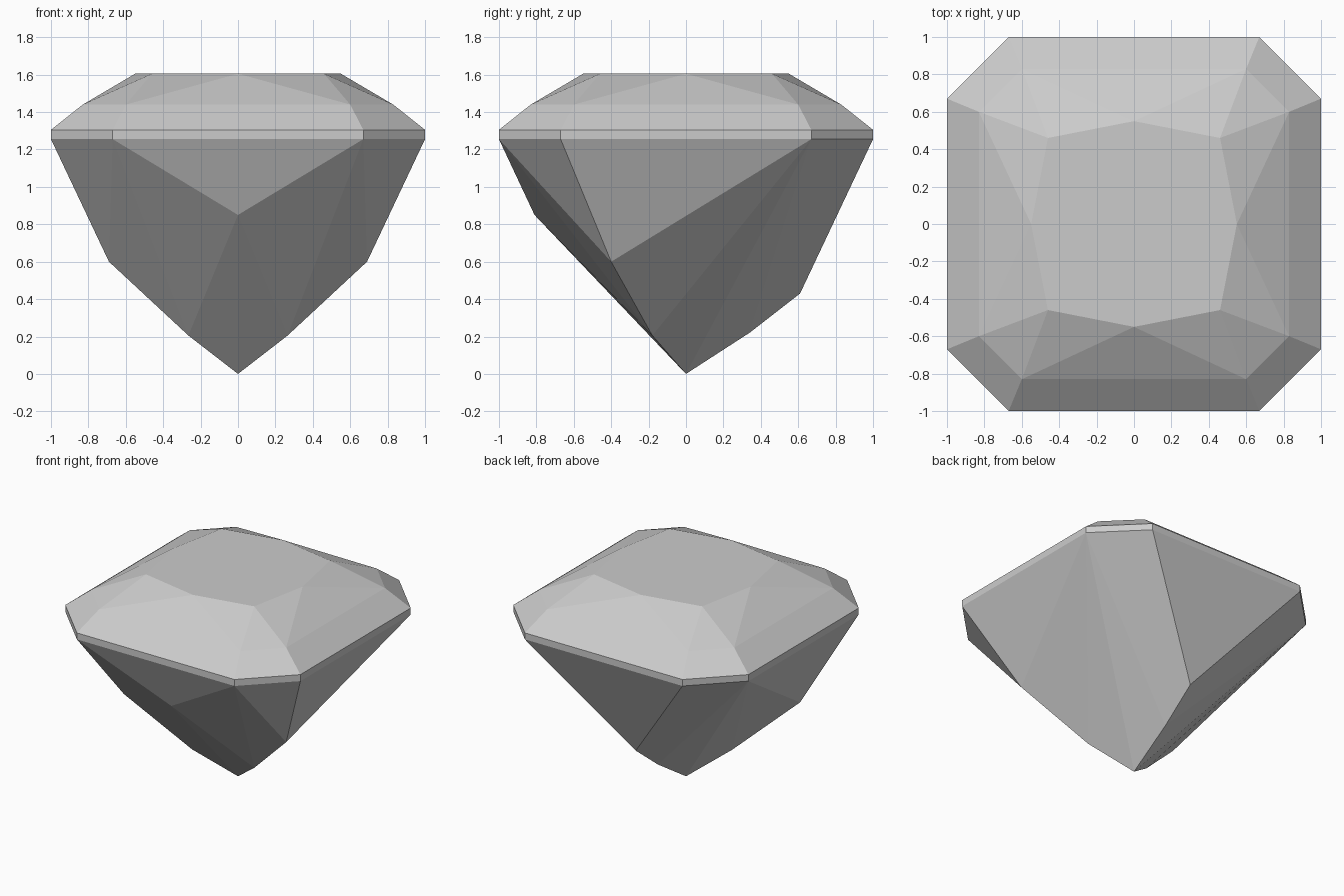
import bpy
import bmesh

# Remove the default cube
cube = bpy.data.objects.get("Cube")
if cube:
    bpy.data.objects.remove(cube, do_unlink=True)


def octagon(long, short, z):
    """Square outline with cut corners."""
    return [(sx * x, sy * y, z) for x, y in ((long, short), (short, long))
            for sx in (-1, 1) for sy in (-1, 1)]


def mirrored(x, y, z):
    return [(x, y, z), (-x, y, z)]


# Table: four corners and four slightly bowed side midpoints
TOP = 1.605
table = [(sx * 0.46, sy * 0.46, TOP) for sx in (-1, 1) for sy in (-1, 1)]
table += mirrored(0.55, 0, TOP) + [(0, 0.55, TOP), (0, -0.55, TOP)]

# Crown and the thin girdle band
crown = octagon(0.83, 0.6, 1.44)
girdle = octagon(1, 0.67, 1.305) + octagon(1, 0.67, 1.255)

# Irregular pavilion facets running down to the point
pavilion = [(0, -0.81, 0.85), (0, 0.61, 0.43), (0, 0.34, 0.22), (0, 0, 0)]
pavilion += mirrored(0.69, -0.4, 0.6) + mirrored(0.265, -0.18, 0.205)

# The cut stone is the convex skin over all facet corners
bm = bmesh.new()
for point in table + crown + girdle + pavilion:
    bm.verts.new(point)
bmesh.ops.convex_hull(bm, input=bm.verts)
bmesh.ops.dissolve_limit(bm, angle_limit=0.01, verts=bm.verts, edges=bm.edges)
bmesh.ops.recalc_face_normals(bm, faces=bm.faces)

mesh = bpy.data.meshes.new("cut_gem")
bm.to_mesh(mesh)
bm.free()
gem = bpy.data.objects.new("cut_gem", mesh)
bpy.context.collection.objects.link(gem)

# Plain grey stone
grey = bpy.data.materials.new("light_grey")
grey.use_nodes = True
color = (0.6, 0.6, 0.6, 1)
grey.diffuse_color = color
grey.node_tree.nodes["Principled BSDF"].inputs["Base Color"].default_value = color
mesh.materials.append(grey)
